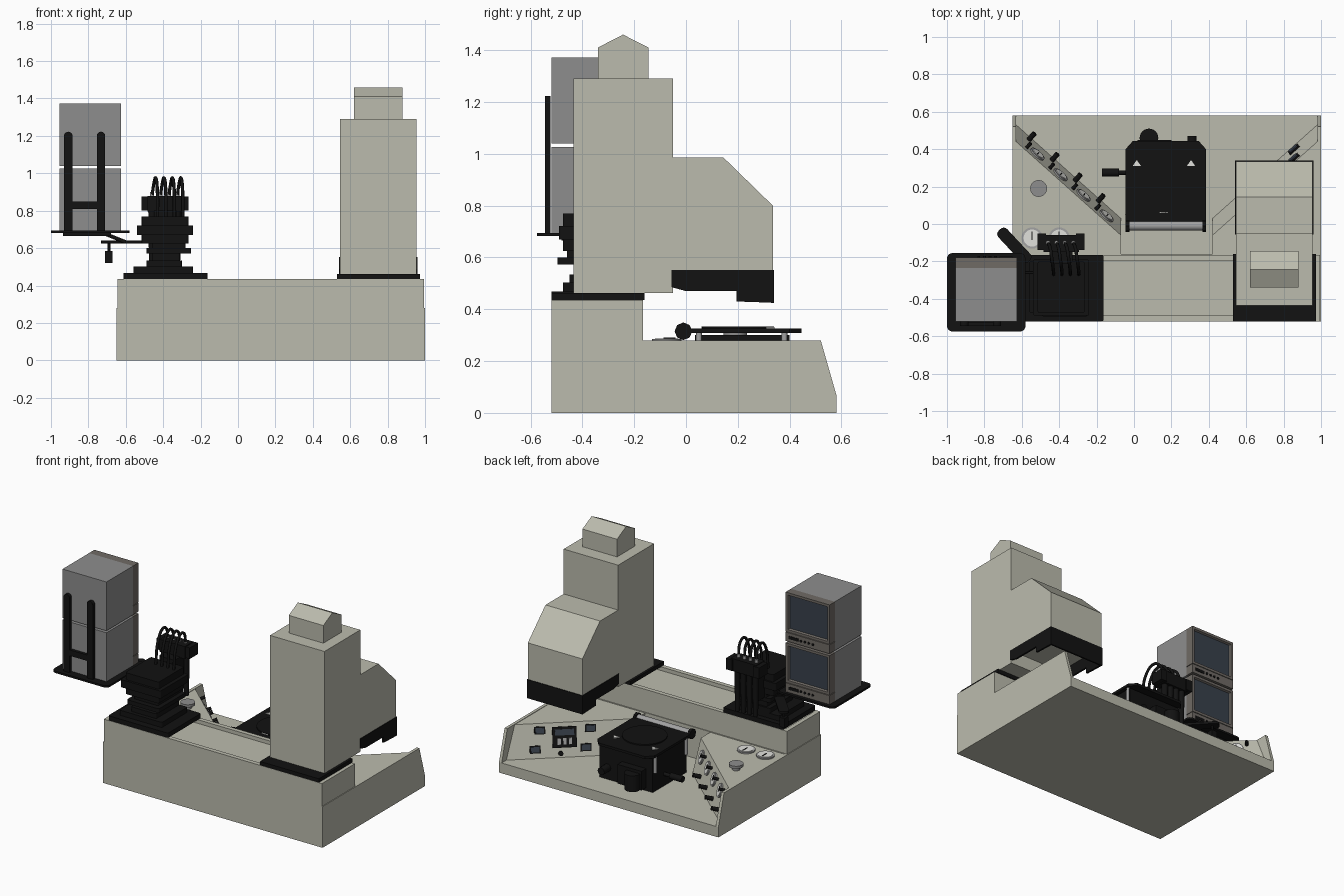
import bpy, bmesh, math
from mathutils import Vector, Matrix

if "Cube" in bpy.data.objects:
    bpy.data.objects.remove(bpy.data.objects["Cube"])


def mat(name, r, g, b):
    m = bpy.data.materials.new(name)
    m.diffuse_color = (r, g, b, 1)
    m.use_nodes = True
    m.node_tree.nodes["Principled BSDF"].inputs["Base Color"].default_value = m.diffuse_color
    return m


BEIGE = mat("beige paint", .50, .50, .42)
GREY = mat("grey casing", .27, .27, .27)
BLACK = mat("black metal", .006, .006, .006)
BEZEL = mat("brown grey bezel", .16, .145, .13)
SCREEN = mat("dark blue screen", .04, .052, .07)
SILVER = mat("silver", .36, .36, .36)
WHITE = mat("white", .75, .75, .72)


def finish(name, bm, m, smooth=False):
    bmesh.ops.recalc_face_normals(bm, faces=bm.faces)
    me = bpy.data.meshes.new(name)
    bm.to_mesh(me)
    bm.free()
    ob = bpy.data.objects.new(name, me)
    bpy.context.collection.objects.link(ob)
    me.materials.append(m)
    if smooth:
        bpy.ops.object.select_all(action='DESELECT')
        ob.select_set(True)
        bpy.context.view_layer.objects.active = ob
        bpy.ops.object.shade_smooth_by_angle(angle=math.radians(35))
    return ob


def box(name, m, x0, x1, y0, y1, z0, z1, corner=0, mtx=None):
    """Box from its limits; corner rounds the upright edges."""
    bm = bmesh.new()
    bmesh.ops.create_cube(bm, size=1)
    for v in bm.verts:
        v.co = Vector(((x0 + x1) / 2 + v.co.x * (x1 - x0), (y0 + y1) / 2 + v.co.y * (y1 - y0),
                       (z0 + z1) / 2 + v.co.z * (z1 - z0)))
    if corner:
        up = [e for e in bm.edges if abs(e.verts[0].co.z - e.verts[1].co.z) > 1e-5]
        bmesh.ops.bevel(bm, geom=up, offset=corner, segments=4, profile=.5, affect='EDGES')
    if mtx:
        bm.transform(mtx)
    return finish(name, bm, m)


def loft(name, m, low, high):
    """Solid between two matching polygons."""
    bm = bmesh.new()
    a = [bm.verts.new(p) for p in low]
    b = [bm.verts.new(p) for p in high]
    bm.faces.new(a)
    bm.faces.new(b)
    for i in range(len(a)):
        j = (i + 1) % len(a)
        bm.faces.new((a[i], a[j], b[j], b[i]))
    return finish(name, bm, m)


def side_prism(name, m, prof, x0, x1):
    return loft(name, m, [(x0, y, z) for y, z in prof], [(x1, y, z) for y, z in prof])


def cyl(name, m, p0, p1, r, n=24, r2=None, mtx=None):
    p0, p1 = Vector(p0), Vector(p1)
    d = p1 - p0
    bm = bmesh.new()
    bmesh.ops.create_cone(bm, cap_ends=True, segments=n, radius1=r, radius2=r2 or r, depth=d.length)
    bm.transform(Matrix.Translation((p0 + p1) / 2) @ d.to_track_quat('Z', 'Y').to_matrix().to_4x4())
    if mtx:
        bm.transform(mtx)
    return finish(name, bm, m, True)


def hose(name, m, pts, r):
    cu = bpy.data.curves.new(name, 'CURVE')
    cu.dimensions, cu.bevel_depth, cu.bevel_resolution, cu.resolution_u = '3D', r, 2, 8
    sp = cu.splines.new('BEZIER')
    sp.bezier_points.add(len(pts) - 1)
    for bp, p in zip(sp.bezier_points, pts):
        bp.co = p
        bp.handle_left_type = bp.handle_right_type = 'AUTO'
    ob = bpy.data.objects.new(name, cu)
    bpy.context.collection.objects.link(ob)
    cu.materials.append(m)


def gauge(name, r, mtx):
    cyl(name + "_ring", SILVER, (0, 0, 0), (0, 0, .008), r, 24, mtx=mtx)
    cyl(name + "_face", WHITE, (0, 0, .004), (0, 0, .011), r * .8, 24, mtx=mtx)
    box(name + "_needle", BLACK, -.003, .003, -r * .2, r * .6, .008, .014, mtx=mtx)


# Desk: floor slab, rear body, end walls and two wings with sloped panels
box("desk_floor", BEIGE, -.65, 1, -.52, .58, 0, .07)
box("desk_rear_body", BEIGE, -.65, 1, -.52, -.16, .07, .28)
wall = [(-.16, .07), (.58, .07), (.52, .28), (-.16, .28)]
mir = lambda x, s: x if s < 0 else .35 - x
for s, side in ((-1, "left"), (1, "right")):
    xa, xb = mir(-.65, s), mir(-.63, s)
    side_prism(side + "_end_wall", BEIGE, wall, xa, xb)
    xi = mir(-.07, s)
    loft(side + "_wing", BEIGE,
         [(xb, -.16, .07), (xi, -.16, .07), (xi, .03, .07), (xb, .53, .07)],
         [(xb, -.16, .277), (xi, -.16, .277), (xi, -.06, .277), (xb, .44, .277)])


def panel(s, u, v):
    """Frame on a sloped wing panel: u from outer end, v from top down."""
    o, i = mir(-.63, s), mir(-.07, s)
    t0, t1 = Vector((o, .44, .277)), Vector((i, -.06, .277))
    down = Vector((0, .09, -.207))
    ex = (t1 - t0).normalized() * -s * -1
    ez = ex.cross(-down).normalized()
    if ez.y < 0:
        ex, ez = -ex, -ez
    ey = ez.cross(ex)
    p = t0.lerp(t1, u) + down * v
    return Matrix((ex, ey, ez)).transposed().to_4x4() if p is None else \
        Matrix.Translation(p) @ Matrix((ex, ey, ez)).transposed().to_4x4()


# Left panel: gauges and knobs
for i, u in enumerate((.2, .42, .64, .86)):
    gauge("panel_gauge_%d" % i, .045, panel(-1, u, .35))
    cyl("panel_knob_%d" % i, BLACK, (0, 0, 0), (0, 0, .05), .014, 12, mtx=panel(-1, u - .08, .78))
    cyl("panel_stud_%d" % i, BLACK, (0, 0, 0), (0, 0, .035), .01, 12, mtx=panel(-1, u - .1, .2))
# Right panel: framed switches and a central display
for u in (.22, .64):
    for v in (.2, .74):
        box("switch_frame", BLACK, -.034, .034, -.024, .024, 0, .008, mtx=panel(1, u, v))
        box("switch_face", SCREEN, -.026, .026, -.017, .017, .004, .014, mtx=panel(1, u, v))
M = panel(1, .44, .42)
box("display_frame", BLACK, -.075, .075, -.065, .065, 0, .01, mtx=M)
box("display_screen", SCREEN, -.06, .06, .012, .05, .005, .014, mtx=M)
for k in (-1, 0, 1):
    box("display_key", SILVER, k * .035 - .01, k * .035 + .01, -.045, -.005, .005, .016, mtx=M)
cyl("panel_stop_knob", BLACK, (0, 0, 0), (0, 0, .025), .015, 12, mtx=panel(1, .44, .88))
# Left wing top: two gauges and a mushroom knob
for x in (-.545, -.4):
    gauge("wing_gauge", .057, Matrix.Translation((x, -.075, .277)))
cyl("mushroom_stem", GREY, (-.51, .19, .277), (-.51, .19, .30), .025)
cyl("mushroom_cap", GREY, (-.51, .19, .30), (-.51, .19, .318), .045)

# Rear rail bed with a sunken channel
box("rail_bed", BEIGE, -.645, .995, -.52, -.165, .28, .41)
box("rail_back", BEIGE, -.645, .995, -.52, -.49, .41, .435)
box("rail_front", BEIGE, -.645, .995, -.195, -.165, .41, .435)
for x in (-.645, .965):
    box("rail_end", BEIGE, x, x + .03, -.49, -.195, .41, .435)

# Column with head, black skirt and gabled cap
box("column_plate", BLACK, .53, .972, -.52, -.16, .436, .462)
box("column", BEIGE, .545, .955, -.435, -.05, .462, 1.29)
side_prism("column_head", BEIGE, [(-.05, .55), (.335, .55), (.335, .80), (.145, .985), (-.05, .985)], .545, .955)
skirt = [(-.055, .552), (.338, .552), (.338, .425), (.195, .43), (.195, .47), (0, .47), (-.055, .485)]
for x in (.541, .947):
    side_prism("skirt_side", BLACK, skirt, x, x + .012)
box("skirt_front", BLACK, .541, .959, .328, .339, .425, .552)
side_prism("column_cap", BEIGE, [(-.34, 1.29), (-.145, 1.29), (-.145, 1.41), (-.243, 1.46), (-.34, 1.41)], .62, .88)

# Work table in the desk bay
box("table_body", BLACK, -.03, .37, .035, .40, .07, .30)
loft("table_top", BLACK, *[[(x, y, z) for x, y in ((-.045, -.02), (.385, -.02), (.385, .40), (.345, .445),
                                                  (-.005, .445), (-.045, .40))] for z in (.308, .325)])
cyl("table_disc", BLACK, (.17, .2, .32), (.17, .2, .333), .14, 32)
for x, y, a in ((.015, .32, 90), (.305, .32, 90), (.16, .07, 90)):
    q = math.radians(a)
    tri = [(x + .027 * math.cos(q + k * 2.094), y + .022 * math.sin(q + k * 2.094)) for k in range(3)]
    loft("table_arrow", WHITE, [(*p, .322) for p in tri], [(*p, .331) for p in tri])
for x in (-.035, .365):
    for y in (.05, .38):
        cyl("table_post", SILVER, (x, y, .20), (x, y, .31), .012, 12)
cyl("table_roller", SILVER, (-.035, -.01, .315), (.375, -.01, .315), .025, 16)
for x in (-.045, .365):
    cyl("roller_end", BLACK, (x, -.01, .315), (x + .02, -.01, .315), .034, 8)
cyl("side_shaft", BLACK, (-.09, .275, .15), (-.02, .275, .15), .012, 12)
cyl("side_handle", BLACK, (-.17, .275, .15), (-.08, .275, .15), .021, 16)
cyl("front_drum", BLACK, (.08, .46, .09), (.08, .46, .20), .05, 24)
box("front_drum_mount", BLACK, .02, .20, .39, .45, .09, .22)
cyl("front_knob", BLACK, (.31, .39, .15), (.31, .47, .15), .025, 16)

# Tool carriage: stacked plates and a ribbed box
for i, (x0, x1, y0, y1, z0, z1) in enumerate((
        (-.612, -.163, -.52, -.165, .436, .468), (-.56, -.24, -.475, -.20, .468, .503),
        (-.49, -.30, -.45, -.20, .503, .535), (-.46, -.31, -.43, -.21, .535, .575),
        (-.49, -.25, -.495, -.20, .572, .60), (-.46, -.28, -.46, -.20, .60, .63),
        (-.515, -.265, -.475, -.20, .625, .77), (-.54, -.24, -.49, -.19, .67, .722))):
    box("carriage_tier_%d" % i, BLACK, x0, x1, y0, y1, z0, z1, .01)
# Tool head with manifold, nozzles and hoses
box("manifold_neck", BLACK, -.45, -.33, -.21, -.09, .60, .80, .01)
box("manifold", BLACK, -.485, -.295, -.15, -.06, .795, .88)
for x in (-.515, -.31):
    box("manifold_clamp", BLACK, x, x + .045, -.14, -.05, .80, .875)
for i in range(4):
    x = -.46 + i * .045
    cyl("nozzle", BLACK, (x, -.09, .52), (x, -.09, .80), .016, 12, .02)
    cyl("hose_fitting", SILVER, (x, -.10, .87), (x, -.10, .90), .011, 12)
    hose("hose_%d" % i, BLACK, [(x, -.10, .88), (x + .012, -.13, .955), (x + .02, -.18, .975),
                                (x + .028, -.24, .92), (x + .03, -.27, .76)], .009)

# Support arm and hanging pendant
cyl("arm", BLACK, (-.50, -.26, .632), (-.73, -.26, .632), .008, 12)
cyl("arm_strut", BLACK, (-.60, -.28, .632), (-.72, -.28, .68), .010, 12)
M = Matrix.Translation((-.64, -.115, .632)) @ Matrix.Rotation(math.radians(-47), 4, 'Z')
box("pendant_arm", BLACK, -.115, .115, -.032, .032, -.008, .008, .025, M)
cyl("pendant_rod", BLACK, (-.69, -.065, .58), (-.69, -.065, .632), .007, 12)
box("pendant", BLACK, -.71, -.67, -.085, -.045, .52, .585)

# Monitor shelf with rack bars
box("shelf", BLACK, -1, -.58, -.575, -.155, .682, .695, .03)
box("shelf_bracket", BLACK, -.935, -.68, -.48, -.22, .665, .683)
for x in (-.93, -.755):
    box("rack_bar", BLACK, x, x + .045, -.545, -.522, .69, 1.2)
    cyl("rack_bar_tip", BLACK, (x + .0225, -.545, 1.2), (x + .0225, -.522, 1.2), .0225, 20)
box("rack_crossbar", BLACK, -.90, -.73, -.543, -.523, .81, .85)

# Two stacked monitors with recessed screens facing +y
for z, tag in ((.695, "lower"), (1.04, "upper")):
    h = .332
    box(tag + "_monitor_case", GREY, -.955, -.625, -.52, -.235, z, z + h)
    box(tag + "_control_strip", BEZEL, -.955, -.625, -.235, -.178, z, z + .06)
    f = box(tag + "_bezel", BEZEL, -.955, -.625, -.235, -.178, z + .064, z + h)
    f.data.materials.append(SCREEN)
    bm = bmesh.new()
    bm.from_mesh(f.data)
    face = max(bm.faces, key=lambda q: q.calc_center_median().y)
    bmesh.ops.inset_region(bm, faces=[face], thickness=.024)
    bmesh.ops.inset_region(bm, faces=[face], thickness=.008, depth=-.012)
    face.material_index = 1
    bm.to_mesh(f.data)
    bm.free()
    for k in range(4):
        cyl(tag + "_button", BLACK, (-.83 + k * .03, -.18, z + .03), (-.83 + k * .03, -.172, z + .03), .008, 10)
    box(tag + "_strip_slot", BLACK, -.72, -.65, -.18, -.175, z + .02, z + .04)
